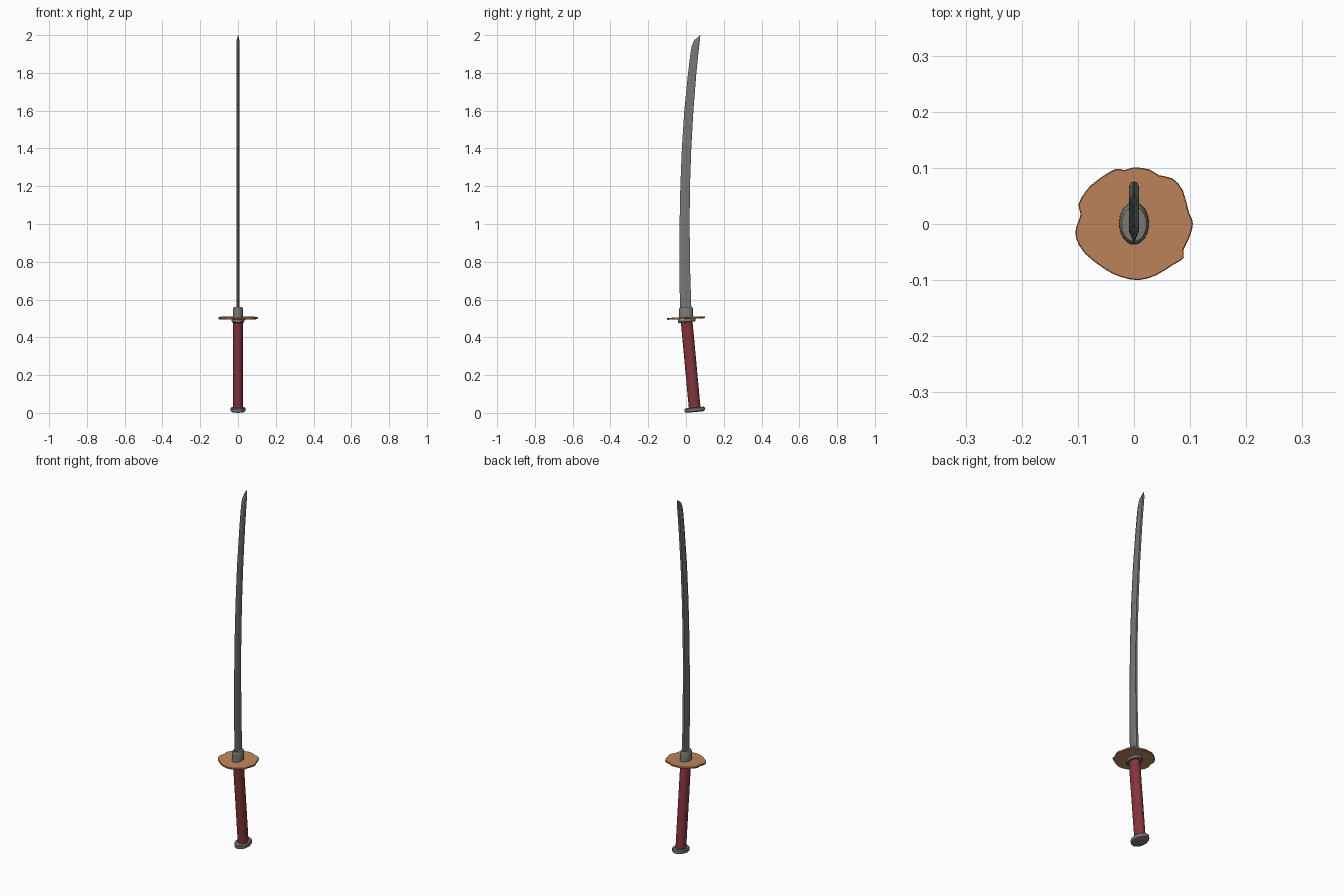
import bpy, bmesh, math
from mathutils import Matrix

if "Cube" in bpy.data.objects:
    bpy.data.objects.remove(bpy.data.objects["Cube"])


def material(name, rgb):
    m = bpy.data.materials.new(name)
    m.diffuse_color = (*rgb, 1)
    m.use_nodes = True
    m.node_tree.nodes["Principled BSDF"].inputs["Base Color"].default_value = m.diffuse_color
    return m


STEEL = material("steel grey", (0.19, 0.19, 0.175))
RED = material("dark red wrap", (0.23, 0.035, 0.045))
COPPER = material("copper brown", (0.52, 0.235, 0.105))


def loft(name, rings, mat, angle=30, matrix=None):
    """Skin a list of equal-length closed rings and cap both ends."""
    bm = bmesh.new()
    rows = [[bm.verts.new(p) for p in r] for r in rings]
    n = len(rows[0])
    for a, b in zip(rows, rows[1:]):
        for i in range(n):
            j = (i + 1) % n
            bm.faces.new((a[i], a[j], b[j], b[i]))
    bm.faces.new(rows[0][::-1])
    bm.faces.new(rows[-1])
    bmesh.ops.recalc_face_normals(bm, faces=bm.faces)
    if matrix:
        bm.transform(matrix)
    mesh = bpy.data.meshes.new(name)
    bm.to_mesh(mesh)
    bm.free()
    mesh.materials.append(mat)
    ob = bpy.data.objects.new(name, mesh)
    bpy.context.collection.objects.link(ob)
    bpy.ops.object.select_all(action='DESELECT')
    ob.select_set(True)
    bpy.context.view_layer.objects.active = ob
    if angle:
        bpy.ops.object.shade_smooth_by_angle(angle=math.radians(angle))
    return ob


def ellipse(rx, ry, z, n=24):
    return [(rx * math.cos(2 * math.pi * i / n), ry * math.sin(2 * math.pi * i / n), z)
            for i in range(n)]


def placed(y, z, tilt):
    return Matrix.Translation((0, y, z)) @ Matrix.Rotation(math.radians(tilt), 4, 'X')


# Blade: (z, cutting edge y, spine y) along its curve
stations = [(0.50, -0.032, 0.030), (0.75, -0.034, 0.022), (1.0, -0.034, 0.019),
            (1.2, -0.030, 0.021), (1.4, -0.022, 0.028), (1.6, -0.009, 0.039),
            (1.8, 0.011, 0.055), (1.9, 0.023, 0.065)]
section = [(0, 0), (0.0085, 0.38), (0.0085, 0.86), (0.006, 1),
           (-0.006, 1), (-0.0085, 0.86), (-0.0085, 0.38)]


def blade_ring(edge, spine, width=1.0):
    return [(x * width, edge[0] + (spine[0] - edge[0]) * t,
             edge[1] + (spine[1] - edge[1]) * t) for x, t in section]


rings = [blade_ring((e, z), (s, z)) for z, e, s in stations]
rings.append(blade_ring((0.030, 1.94), (0.0735, 1.975)))
rings.append(blade_ring((0.042, 1.972), (0.076, 2.0), 0.12))
loft("blade", rings, STEEL, angle=0)

# Blade collar above the guard
loft("blade_collar", [ellipse(0.027, 0.038, 0), ellipse(0.026, 0.036, 0.048),
                      ellipse(0.022, 0.031, 0.055)], STEEL,
     matrix=placed(0.001, 0.505, 1))

# Guard: thin disc with a worn, uneven rim
rim = [(.104, .007), (.098, .020), (.087, .060), (.069, .081), (.044, .087), (.028, .097),
       (0, .101), (-.017, .096), (-.033, .098), (-.063, .080), (-.085, .060),
       (-.099, .035), (-.095, .017), (-.103, -.006), (-.103, -.026), (-.087, -.053),
       (-.051, -.081), (-.024, -.094), (.007, -.100), (.038, -.092), (.069, -.073),
       (.088, -.061), (.088, -.046), (.097, -.028), (.104, -.007)]


def smooth_loop(pts):
    out = []
    for i, p in enumerate(pts):
        q = pts[(i + 1) % len(pts)]
        o, r = pts[i - 1], pts[(i + 2) % len(pts)]
        mid = [(9 * (p[k] + q[k]) - o[k] - r[k]) / 16 for k in (0, 1)]
        out += [p, tuple(mid)]
    return out


rim = smooth_loop(rim)
loft("guard", [[(x * s, y * s, z) for x, y in rim]
               for s, z in ((0.985, -0.005), (1, -0.003), (1, 0.003), (0.985, 0.005))],
     COPPER, matrix=placed(0, 0.502, 2.5))

# Collar under the guard, grip and pommel all follow the tilted handle axis
TILT = 5.3
loft("grip_collar", [ellipse(0.031, 0.043, -0.008), ellipse(0.034, 0.047, -0.004),
                     ellipse(0.034, 0.047, 0.009)], STEEL,
     matrix=placed(0.004, 0.488, TILT))
loft("grip", [ellipse(0.026, 0.031, 0), ellipse(0.026, 0.031, 0.465)], RED,
     matrix=placed(0.046, 0.025, TILT))
loft("pommel", [ellipse(0.030, 0.043, -0.013), ellipse(0.037, 0.051, -0.010),
                ellipse(0.040, 0.054, -0.005), ellipse(0.040, 0.054, 0.007),
                ellipse(0.036, 0.050, 0.011)], STEEL,
     matrix=placed(0.046, 0.0175, TILT))
